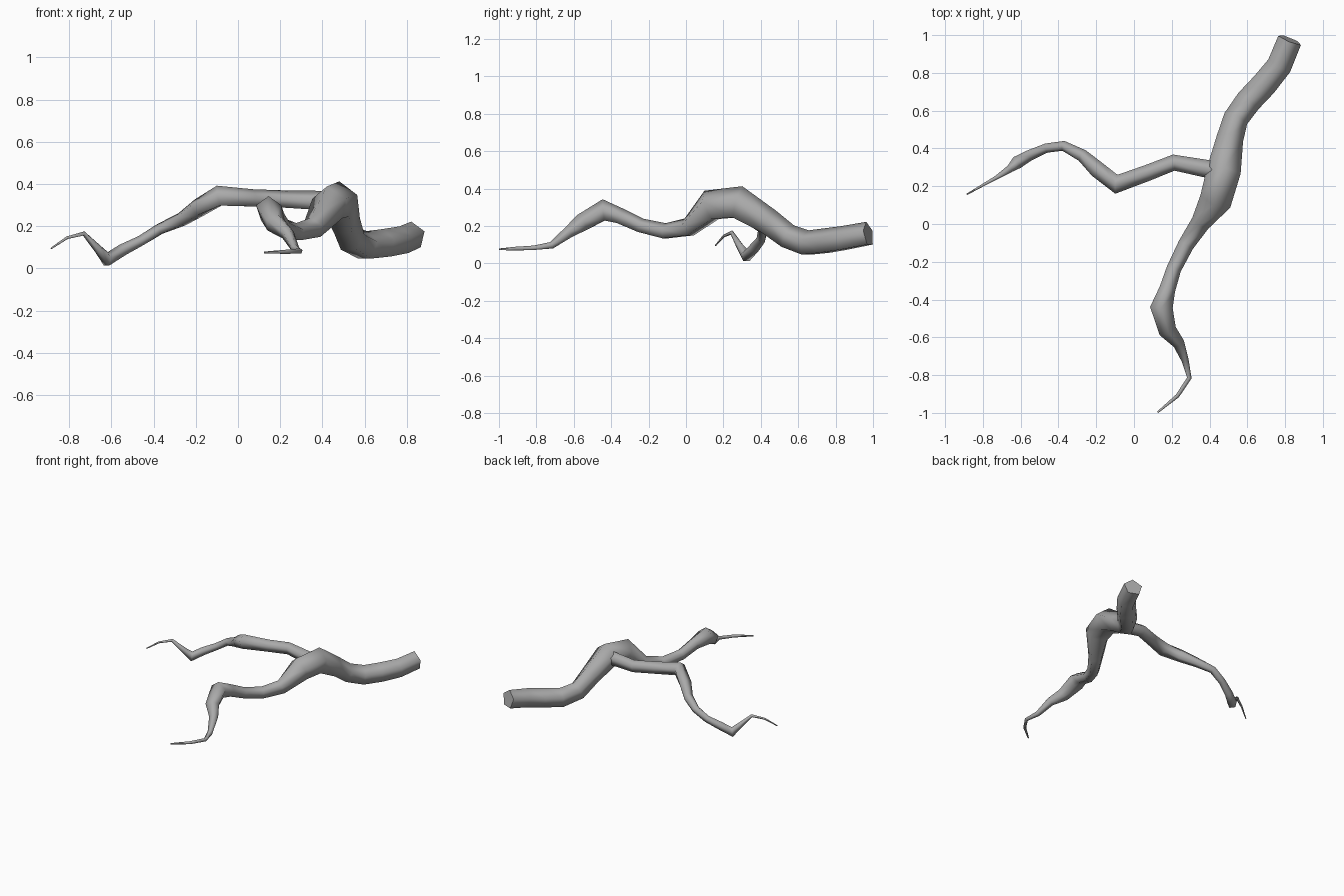
import bpy, bmesh, math
from mathutils import Vector

cube = bpy.data.objects.get("Cube")
if cube:
    bpy.data.objects.remove(cube, do_unlink=True)

bark = bpy.data.materials.new("grey_bark")
bark.use_nodes = True
colour = (0.4, 0.4, 0.4, 1)
bark.diffuse_color = colour
bark.node_tree.nodes["Principled BSDF"].inputs["Base Color"].default_value = colour

SIDES = 5


def limb(name, path):
    """Sweep a tapering pentagon, point upward, along (x, y, z, radius) stations."""
    bm = bmesh.new()
    pts = [Vector(p[:3]) for p in path]
    rings = []
    for i, (p, station) in enumerate(zip(pts, path)):
        before = (p - pts[max(i - 1, 0)]).normalized()
        after = (pts[min(i + 1, len(pts) - 1)] - p).normalized()
        along = (before + after).normalized()
        side = along.cross(Vector((0, 0, 1))).normalized()
        up = side.cross(along)
        ring = []
        for k in range(SIDES):
            a = math.tau * k / SIDES
            ring.append(bm.verts.new(p + station[3] * (side * math.sin(a) + up * math.cos(a))))
        rings.append(ring)
    for r0, r1 in zip(rings, rings[1:]):
        for k in range(SIDES):
            n = (k + 1) % SIDES
            bm.faces.new((r0[k], r0[n], r1[n], r1[k]))
    bm.faces.new(rings[0])
    bm.faces.new(rings[-1])
    bmesh.ops.recalc_face_normals(bm, faces=bm.faces)
    mesh = bpy.data.meshes.new(name)
    bm.to_mesh(mesh)
    bm.free()
    mesh.materials.append(bark)
    obj = bpy.data.objects.new(name, mesh)
    bpy.context.collection.objects.link(obj)
    bpy.ops.object.select_all(action='DESELECT')
    obj.select_set(True)
    bpy.context.view_layer.objects.active = obj
    bpy.ops.object.shade_smooth_by_angle(angle=math.radians(80))
    return obj


# Main limb, from the cut end over the hump to the thin front twig
limb("main_branch", [
    (.825, .975, .155, .068), (.77, .84, .13, .07), (.69, .74, .115, .072),
    (.605, .65, .105, .072), (.535, .55, .14, .07), (.505, .44, .22, .075),
    (.475, .28, .32, .095), (.435, .13, .305, .09), (.355, .01, .19, .054),
    (.275, -.11, .17, .045), (.21, -.24, .2, .041), (.175, -.35, .25, .045),
    (.145, -.44, .28, .063), (.175, -.56, .215, .05), (.235, -.63, .165, .033),
    (.27, -.72, .095, .02), (.293, -.815, .082, .013), (.23, -.91, .078, .011),
    (.125, -.997, .075, .005)])

# Side limb, growing out of the hump toward the right
limb("side_branch", [
    (.45, .28, .315, .052), (.21, .325, .325, .045), (.07, .27, .33, .045),
    (-.09, .21, .34, .053), (-.19, .285, .285, .046), (-.27, .36, .23, .035),
    (-.37, .413, .185, .028), (-.46, .403, .13, .026), (-.55, .365, .085, .03),
    (-.62, .325, .042, .036), (-.66, .29, .09, .021), (-.73, .245, .165, .011),
    (-.81, .2, .145, .007), (-.885, .157, .095, .004)])
